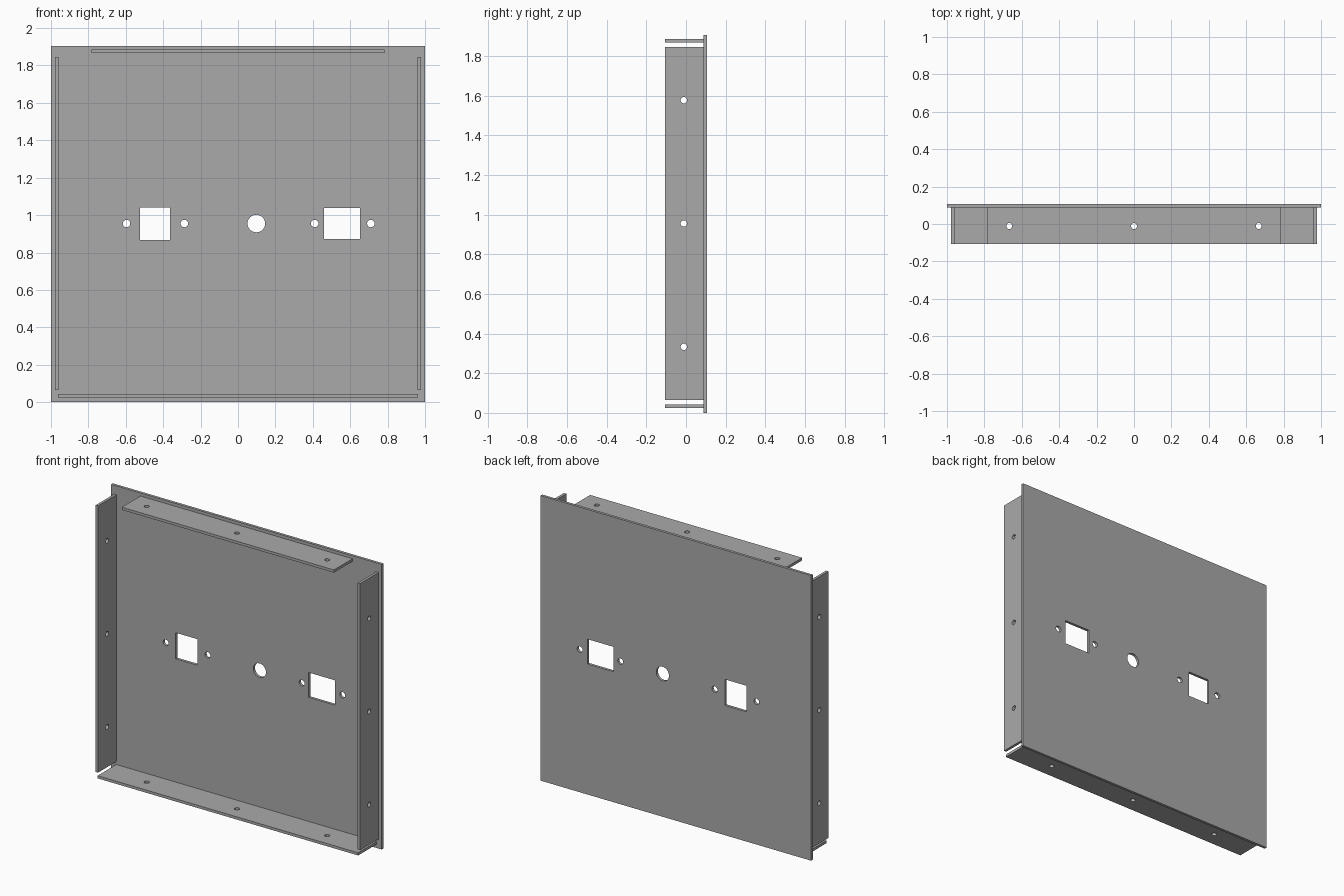
import bpy, bmesh
from mathutils import Matrix

cube = bpy.data.objects.get("Cube")
if cube:
    bpy.data.objects.remove(cube, do_unlink=True)

grey = bpy.data.materials.new("grey_sheet_metal")
grey.use_nodes = True
GREY = (0.4, 0.4, 0.4, 1)
grey.diffuse_color = GREY
grey.node_tree.nodes["Principled BSDF"].inputs["Base Color"].default_value = GREY


def make(name, bm):
    mesh = bpy.data.meshes.new(name)
    bm.to_mesh(mesh)
    bm.free()
    mesh.materials.append(grey)
    obj = bpy.data.objects.new(name, mesh)
    bpy.context.collection.objects.link(obj)
    return obj


def add_box(bm, x, y, z):
    size = Matrix.Diagonal((x[1] - x[0], y[1] - y[0], z[1] - z[0], 1))
    centre = Matrix.Translation((sum(x) / 2, sum(y) / 2, sum(z) / 2))
    bmesh.ops.create_cube(bm, size=1, matrix=centre @ size)


def add_drill(bm, axis, centre, radius):
    turn = {"X": Matrix.Rotation(1.5707963, 4, "Y"),
            "Y": Matrix.Rotation(1.5707963, 4, "X"),
            "Z": Matrix.Identity(4)}[axis]
    bmesh.ops.create_cone(bm, cap_ends=True, segments=32, radius1=radius, radius2=radius,
                          depth=0.1, matrix=Matrix.Translation(centre) @ turn)


def panel(name, x, y, z, cutter):
    """Sheet metal box with the cutter's holes punched through it."""
    bm = bmesh.new()
    add_box(bm, x, y, z)
    obj = make(name, bm)
    tool = make(name + "_cutter", cutter)
    tool.hide_render = True
    mod = obj.modifiers.new("holes", "BOOLEAN")
    mod.operation, mod.solver, mod.object = "DIFFERENCE", "EXACT", tool
    bpy.context.view_layer.objects.active = obj
    bpy.ops.object.modifier_apply(modifier=mod.name)
    bpy.data.objects.remove(tool, do_unlink=True)
    # smooth hole walls, sharp edges
    bpy.ops.object.select_all(action="DESELECT")
    obj.select_set(True)
    bpy.ops.object.shade_smooth_by_angle()


FRONT, SEAT, BACK = -0.107, 0.089, 0.107
MID_Z, HOLE_Y = 0.955, -0.011
DEPTH = (FRONT, SEAT)

# Back plate with two connector windows, screw holes and a round port
cut = bmesh.new()
add_box(cut, (-0.523, -0.363), (0.05, 0.15), (0.867, 1.041))
add_box(cut, (0.46, 0.653), (0.05, 0.15), (0.872, 1.038))
for x in (-0.596, -0.287, 0.41, 0.71):
    add_drill(cut, "Y", (x, 0.098, MID_Z), 0.02)
add_drill(cut, "Y", (0.098, 0.098, MID_Z), 0.047)
panel("back_plate", (-1, 1), (SEAT, BACK), (0, 1.905), cut)

# Side flanges
for name, side in (("left_flange", 1), ("right_flange", -1)):
    cut = bmesh.new()
    for dz in (-0.622, 0, 0.622):
        add_drill(cut, "X", (side * 0.969, HOLE_Y, MID_Z + dz), 0.016)
    panel(name, sorted((side * 0.96, side * 0.978)), DEPTH, (0.064, 1.846), cut)

# Top and bottom flanges
for name, half, z in (("top_flange", 0.784, (1.867, 1.885)),
                      ("bottom_flange", 0.963, (0.025, 0.043))):
    cut = bmesh.new()
    for x in (-0.667, 0, 0.667):
        add_drill(cut, "Z", (x, HOLE_Y, sum(z) / 2), 0.016)
    panel(name, (-half, half), DEPTH, z, cut)
